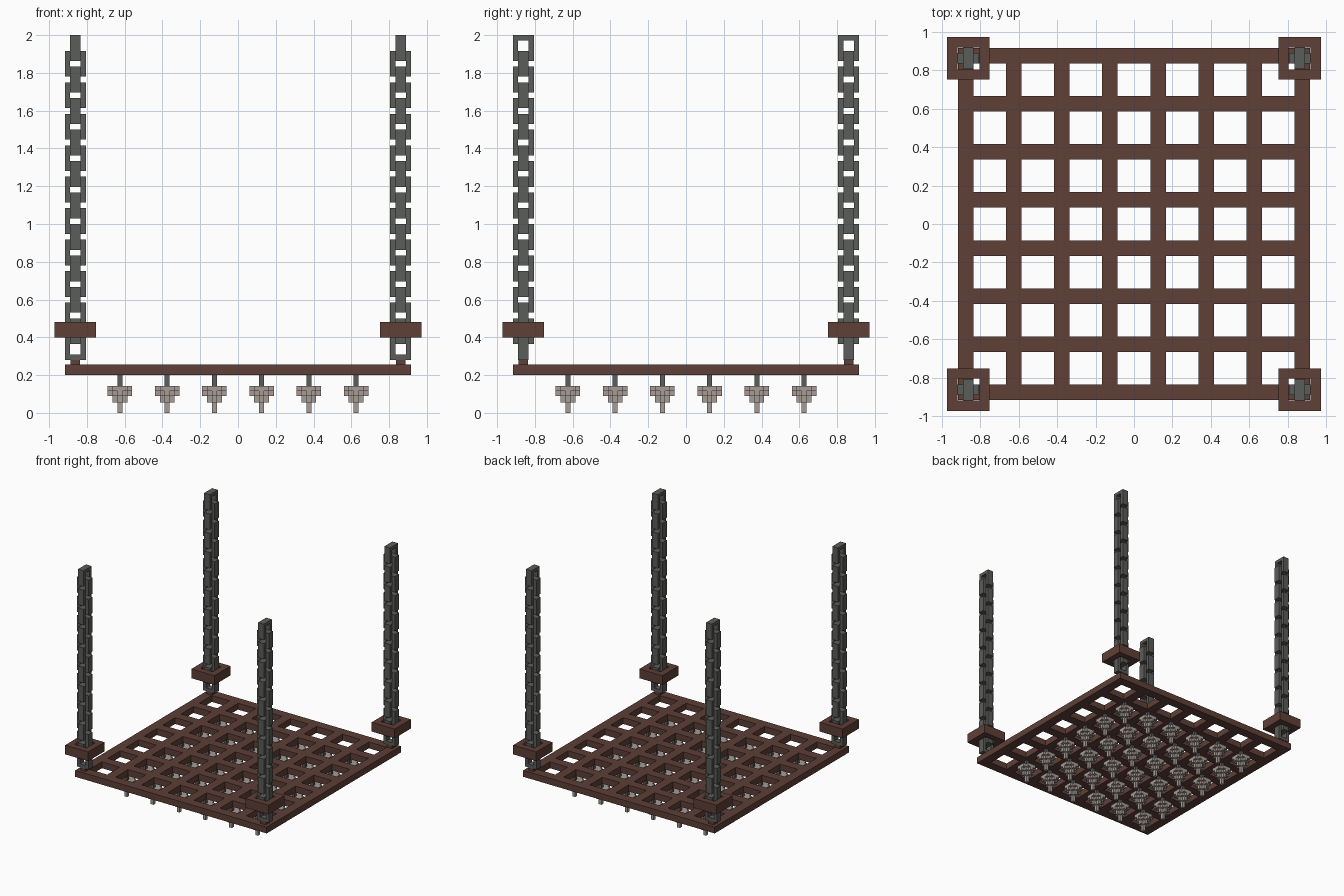
import bpy, bmesh
from mathutils import Vector

if "Cube" in bpy.data.objects:
    bpy.data.objects.remove(bpy.data.objects["Cube"])


def material(name, rgb):
    m = bpy.data.materials.new(name)
    m.diffuse_color = (*rgb, 1)
    m.use_nodes = True
    m.node_tree.nodes["Principled BSDF"].inputs["Base Color"].default_value = m.diffuse_color
    return m


BROWN = material("rust brown", (0.112, 0.050, 0.038))
GREY = material("iron grey", (0.105, 0.110, 0.100))
PALE = material("pale spike", (0.390, 0.335, 0.305))


def finish(bm, name, mat):
    bmesh.ops.recalc_face_normals(bm, faces=bm.faces)
    me = bpy.data.meshes.new(name)
    bm.to_mesh(me)
    bm.free()
    me.materials.append(mat)
    ob = bpy.data.objects.new(name, me)
    bpy.context.collection.objects.link(ob)
    return ob


def box(bm, x, y, w, d, z0, z1):
    vs = bmesh.ops.create_cube(bm, size=1)["verts"]
    for v in vs:
        v.co = Vector((x + v.co.x * w, y + v.co.y * d,
                       (z0 + z1) / 2 + v.co.z * (z1 - z0)))


def lattice(bm, us, vs, t0, t1, place):
    """Slab on grid lines us, vs with a hole in every odd/odd cell."""
    pts = [[bm.verts.new(place(u, v, t0)) for v in vs] for u in us]
    faces = []
    for i in range(len(us) - 1):
        for j in range(len(vs) - 1):
            if not (i % 2 and j % 2):
                faces.append(bm.faces.new((pts[i][j], pts[i + 1][j],
                                           pts[i + 1][j + 1], pts[i][j + 1])))
    ext = bmesh.ops.extrude_face_region(bm, geom=faces, use_keep_orig=True)["geom"]
    step = place(0, 0, t1) - place(0, 0, t0)
    for g in ext:
        if isinstance(g, bmesh.types.BMVert):
            g.co += step


# Grate: 8 x 8 crossing bars
lines = [-0.875 + 0.25 * i + s for i in range(8) for s in (-0.04, 0.04)]
bm = bmesh.new()
lattice(bm, lines, lines, 0.20, 0.255, lambda u, v, t: Vector((u, v, t)))
finish(bm, "grate", BROWN)

# Corner parts: peg, square collar, chain
C = 0.861
W, B, T, H, PITCH = 0.055, 0.0275, 0.0275, 0.137, 0.0833
for cx in (-C, C):
    for cy in (-C, C):
        bm = bmesh.new()
        box(bm, cx, cy, 0.05, 0.05, 0.25, 0.285)
        finish(bm, "corner_peg", BROWN)

        bm = bmesh.new()
        r, q = 0.11, 0.057
        lattice(bm, [cx - r, cx - q, cx + q, cx + r],
                [cy - r, cy - q, cy + q, cy + r], 0.40, 0.48,
                lambda u, v, t: Vector((u, v, t)))
        finish(bm, "corner_collar", BROWN)

        # Links alternate between the two vertical planes
        bm = bmesh.new()
        us = [-W, -W + B, W - B, W]
        for k in range(20):
            top = 2.0 - PITCH * k
            zs = [top - H, top - H + B, top - B, top]
            if k % 2:
                place = lambda u, v, t: Vector((cx + u, cy + t, v))
            else:
                place = lambda u, v, t: Vector((cx + t, cy + u, v))
            lattice(bm, us, zs, -T, T, place)
        finish(bm, "chain", GREY)

# Spikes: a rod with a stepped cluster of square prongs, longest in the middle
S = 0.026
BOTTOM = {0: 0.0, 1: 0.055, 2: 0.09, 3: 0.115}
rods, heads = bmesh.new(), bmesh.new()
for a in range(6):
    for b in range(6):
        x, y = -0.625 + 0.25 * a, -0.625 + 0.25 * b
        box(rods, x, y, S, S, 0.14, 0.205)
        for i in range(-2, 3):
            for j in range(-2, 3):
                d = abs(i) + abs(j)
                if d < 4:
                    box(heads, x + i * S, y + j * S, S, S, BOTTOM[d], 0.143)
finish(rods, "spike_rods", GREY)
finish(heads, "spike_heads", PALE)
